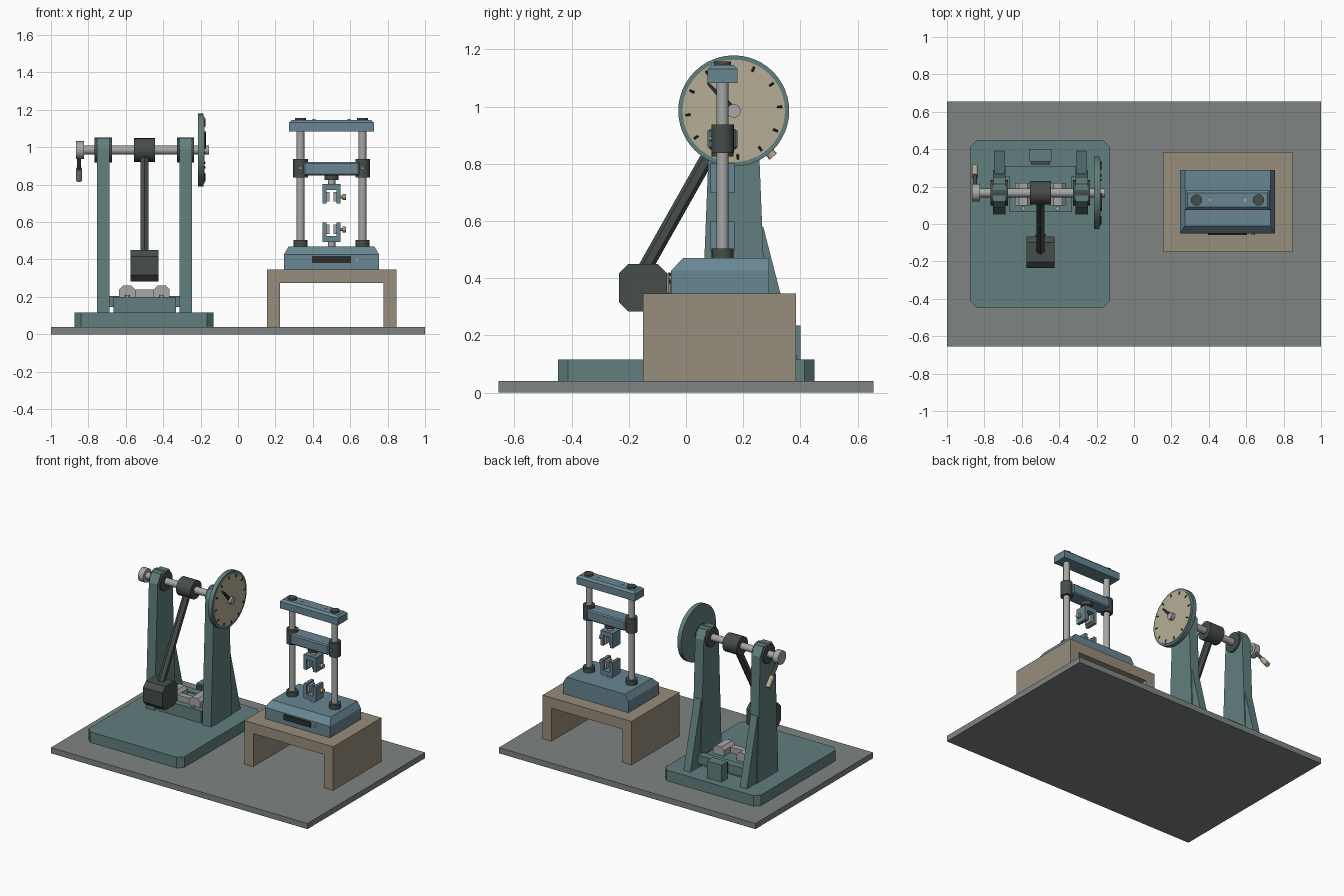
import bpy, bmesh, math
from mathutils import Vector

if "Cube" in bpy.data.objects:
    bpy.data.objects.remove(bpy.data.objects["Cube"])


def mat(name, r, g, b):
    m = bpy.data.materials.new(name)
    m.diffuse_color = (r, g, b, 1)
    m.use_nodes = True
    m.node_tree.nodes["Principled BSDF"].inputs["Base Color"].default_value = m.diffuse_color
    return m


TEAL = mat("teal_paint", 0.12, 0.21, 0.21)
BLUE = mat("blue_paint", 0.14, 0.24, 0.29)
TAN = mat("tan_table", 0.31, 0.27, 0.20)
FACE = mat("dial_cream", 0.47, 0.42, 0.30)
DARK = mat("dark_iron", 0.06, 0.075, 0.07)
BLACK = mat("black", 0.025, 0.028, 0.028)
STEEL = mat("steel", 0.38, 0.39, 0.38)
SLAB = mat("floor_grey", 0.21, 0.23, 0.22)
BRASS = mat("brass", 0.45, 0.33, 0.17)


def finish(name, bm, m, smooth=False):
    bmesh.ops.recalc_face_normals(bm, faces=bm.faces)
    me = bpy.data.meshes.new(name)
    bm.to_mesh(me)
    bm.free()
    ob = bpy.data.objects.new(name, me)
    bpy.context.collection.objects.link(ob)
    me.materials.append(m)
    if smooth:
        bpy.context.view_layer.objects.active = ob
        ob.select_set(True)
        bpy.ops.object.shade_smooth_by_angle(angle=math.radians(35))
        ob.select_set(False)
    return ob


def box(name, x, y, z, m, bevel=0, pick=None):
    """Box from ranges; bevel chamfers the edges accepted by pick(edge)."""
    bm = bmesh.new()
    bmesh.ops.create_cube(bm, size=1)
    for v in bm.verts:
        v.co = [a[0] + (a[1] - a[0]) * (c + 0.5) for a, c in zip((x, y, z), v.co)]
    if bevel:
        edges = [e for e in bm.edges if pick is None or pick(e)]
        bmesh.ops.bevel(bm, geom=edges, offset=bevel, segments=1, affect='EDGES')
    return finish(name, bm, m)


def along(axis):
    def test(e):
        d = e.verts[1].co - e.verts[0].co
        return abs(d[axis]) > 0.99 * d.length
    return test


def rod(name, a, b, r, m, n=24, r2=None):
    """Cylinder or cone between two points."""
    a, b = Vector(a), Vector(b)
    bm = bmesh.new()
    bmesh.ops.create_cone(bm, cap_ends=True, segments=n, radius1=r,
                          radius2=r if r2 is None else r2, depth=(b - a).length)
    q = Vector((0, 0, 1)).rotation_difference(b - a)
    for v in bm.verts:
        v.co = q @ v.co + (a + b) / 2
    return finish(name, bm, m, n > 8)


def prism(name, pts, lo, hi, m, axis=0):
    """Extrude a profile along x (points are y,z) or y (points are x,z)."""
    bm = bmesh.new()
    put = lambda p, t: (t, p[0], p[1]) if axis == 0 else (p[0], t, p[1])
    f = bm.faces.new([bm.verts.new(put(p, lo)) for p in pts])
    ext = bmesh.ops.extrude_face_region(bm, geom=[f])
    d = Vector((hi - lo, 0, 0)) if axis == 0 else Vector((0, hi - lo, 0))
    bmesh.ops.translate(bm, vec=d, verts=[v for v in ext["geom"] if isinstance(v, bmesh.types.BMVert)])
    return finish(name, bm, m)


# ---- floor slab
box("floor_slab", (-1, 1), (-0.655, 0.655), (0, 0.04), SLAB)

# ---- pendulum tester: base, columns, buttresses, bearings
PX, SY, SZ = -0.5, 0.167, 0.985
box("pendulum_base", (-0.875, -0.13), (-0.447, 0.45), (0.04, 0.115), TEAL, 0.035, along(2))
for s, side in ((-1, "left"), (1, "right")):
    cx = PX + s * 0.22
    prism(side + "_column", [(0.05, 0.115), (0.285, 0.115), (0.25, 0.99), (0.215, 1.05),
                             (0.12, 1.05), (0.085, 0.99)], cx - 0.034, cx + 0.034, TEAL)
    prism(side + "_buttress", [(0.25, 0.115), (0.39, 0.115), (0.27, 0.58), (0.25, 0.58)],
          cx - 0.027, cx + 0.027, TEAL)
    rod(side + "_bearing", (cx - 0.046, SY, SZ), (cx + 0.046, SY, SZ), 0.067, DARK)
rod("shaft", (-0.86, SY, SZ), (-0.155, SY, SZ), 0.024, STEEL)

# crank on the left end
rod("crank_knob", (-0.865, SY, SZ), (-0.823, SY, SZ), 0.047, STEEL)
rod("crank_arm", (-0.85, SY + 0.02, SZ - 0.02), (-0.85, 0.265, 0.875), 0.011, DARK, 12)
rod("crank_grip", (-0.85, 0.255, 0.885), (-0.85, 0.305, 0.825), 0.017, FACE, 16)

# dial with ticks and pointer
rod("dial_rim", (-0.215, SY, SZ), (-0.185, SY, SZ), 0.194, TEAL, 48)
rod("dial_face", (-0.186, SY, SZ), (-0.18, SY, SZ), 0.179, FACE, 48)
for i in range(12):
    a = math.radians(5 + 30 * i)
    c, s = math.cos(a), math.sin(a)
    rod("dial_tick", (-0.179, SY + 0.152 * c, SZ + 0.152 * s),
        (-0.179, SY + 0.17 * c, SZ + 0.17 * s), 0.004, BLACK, 4)
prism("dial_pointer", [(SY - 0.018, SZ + 0.003), (SY + 0.003, SZ - 0.018), (SY + 0.018, SZ + 0.003),
                       (0.079, 1.085), (0.073, 1.079)], -0.18, -0.171, BLACK)

# swinging hammer
rod("hammer_hub", (PX - 0.056, SY, SZ), (PX + 0.056, SY, SZ), 0.063, DARK)
rod("hammer_arm", (PX, SY, SZ), (PX, -0.146, 0.43), 0.025, DARK, 6)
box("hammer_head", (PX - 0.076, PX + 0.076), (-0.235, -0.067), (0.283, 0.45), DARK, 0.033, along(0))
box("hammer_striker", (PX - 0.03, PX + 0.03), (-0.07, -0.048), (0.34, 0.42), STEEL, 0.008)

# anvil between the columns
box("anvil_block", (-0.665, -0.332), (0.065, 0.27), (0.115, 0.2), TEAL)
box("column_cross_beam", (-0.69, -0.31), (0.255, 0.31), (0.145, 0.205), TEAL)
for s in (-1, 1):
    cx = PX + s * 0.092
    box("anvil_support", (cx - 0.043, cx + 0.043), (0.1, 0.22), (0.195, 0.26), STEEL, 0.02,
        lambda e: along(1)(e) and e.verts[0].co.z > 0.25)
    rod("anvil_bolt", (PX + s * 0.092, 0.083, 0.2), (PX + s * 0.092, 0.083, 0.21), 0.011, STEEL, 12)
box("test_specimen", (PX - 0.06, PX + 0.06), (0.11, 0.15), (0.2, 0.24), STEEL)
box("rear_stop", (PX - 0.058, PX + 0.058), (0.335, 0.4), (0.115, 0.235), TEAL)
box("rear_stop_pad", (PX - 0.05, PX + 0.05), (0.318, 0.336), (0.14, 0.225), DARK)

# ---- tensile tester: table
prism("table", [(0.155, 0.04), (0.225, 0.04), (0.225, 0.273), (0.778, 0.273), (0.778, 0.04),
                (0.848, 0.04), (0.848, 0.347), (0.155, 0.347)], -0.151, 0.385, TAN, 1)

# sloped machine base
TX, TY = 0.5, 0.128
base = box("press_base", (0.246, 0.754), (-0.052, 0.29), (0.347, 0.427), BLUE)
bm = bmesh.new()
bm.from_mesh(base.data)
top = [f for f in bm.faces if f.normal.z > 0.9]
up = [v for v in bmesh.ops.extrude_face_region(bm, geom=top)["geom"] if isinstance(v, bmesh.types.BMVert)]
bmesh.ops.delete(bm, geom=top, context='FACES_ONLY')
for v in up:
    v.co = (TX + (v.co.x - TX) * 0.9, -0.01 if v.co.y < 0 else v.co.y, 0.47)
bm.to_mesh(base.data)
bm.free()
box("display_panel", (0.395, 0.605), (-0.06, -0.05), (0.382, 0.418), BLACK)
rod("control_button", (0.637, -0.05, 0.4), (0.637, -0.06, 0.4), 0.009, BRASS, 12)

# posts, collars, sleeves
for s in (-1, 1):
    x = TX + s * 0.166
    rod("post", (x, TY, 0.46), (x, TY, 1.15), 0.021, STEEL)
    rod("post_collar", (x, TY, 0.468), (x, TY, 0.503), 0.038, DARK)
    rod("post_nut", (x, TY, 1.14), (x, TY, 1.157), 0.03, DARK)
    rod("crosshead_sleeve", (x, TY, 0.837), (x, TY, 0.938), 0.039, DARK)
    rod("sleeve_bolt", (x, TY - 0.035, 0.888), (x, TY - 0.047, 0.888), 0.008, STEEL, 12)
    rod("top_beam_bolt", (TX + s * 0.094, TY, 1.14), (TX + s * 0.094, TY, 1.15), 0.008, STEEL, 12)
box("top_beam", (0.273, 0.727), (0.076, 0.18), (1.083, 1.146), BLUE, 0.014,
    lambda e: e.verts[0].co.z > 1.14 and e.verts[1].co.z > 1.14)
box("moving_crosshead", (0.35, 0.65), (0.076, 0.18), (0.85, 0.922), BLUE, 0.008)

# load cell and the two facing grips
rod("load_cell", (TX, TY, 0.825), (TX, TY, 0.852), 0.038, DARK)
for z0, d, stem, name in ((0.803, -1, 0.83, "upper"), (0.493, 1, 0.46, "lower")):
    rod(name + "_grip_stem", (TX, TY, stem), (TX, TY, z0 + d * 0.01), 0.02, STEEL)
    u = [(-0.048, 0), (0.048, 0), (0.048, 0.105), (0.026, 0.105), (0.026, 0.032),
         (-0.026, 0.032), (-0.026, 0.105), (-0.048, 0.105)]
    prism(name + "_grip_yoke", [(TX + a, z0 + d * b) for a, b in u], TY - 0.042, TY + 0.042, BLUE, 1)
    zs = z0 + d * 0.068
    for s in (-1, 1):
        xs = sorted((TX + s * 0.027, TX + s * 0.01))
        box(name + "_grip_jaw", xs, (TY - 0.03, TY + 0.03), (zs - 0.025, zs + 0.025), STEEL)
    rod(name + "_grip_screw", (TX + 0.045, TY, zs), (TX + 0.066, TY, zs), 0.008, STEEL, 12)
    rod(name + "_grip_knob", (TX + 0.06, TY, zs), (TX + 0.078, TY, zs), 0.016, BRASS, 16)
